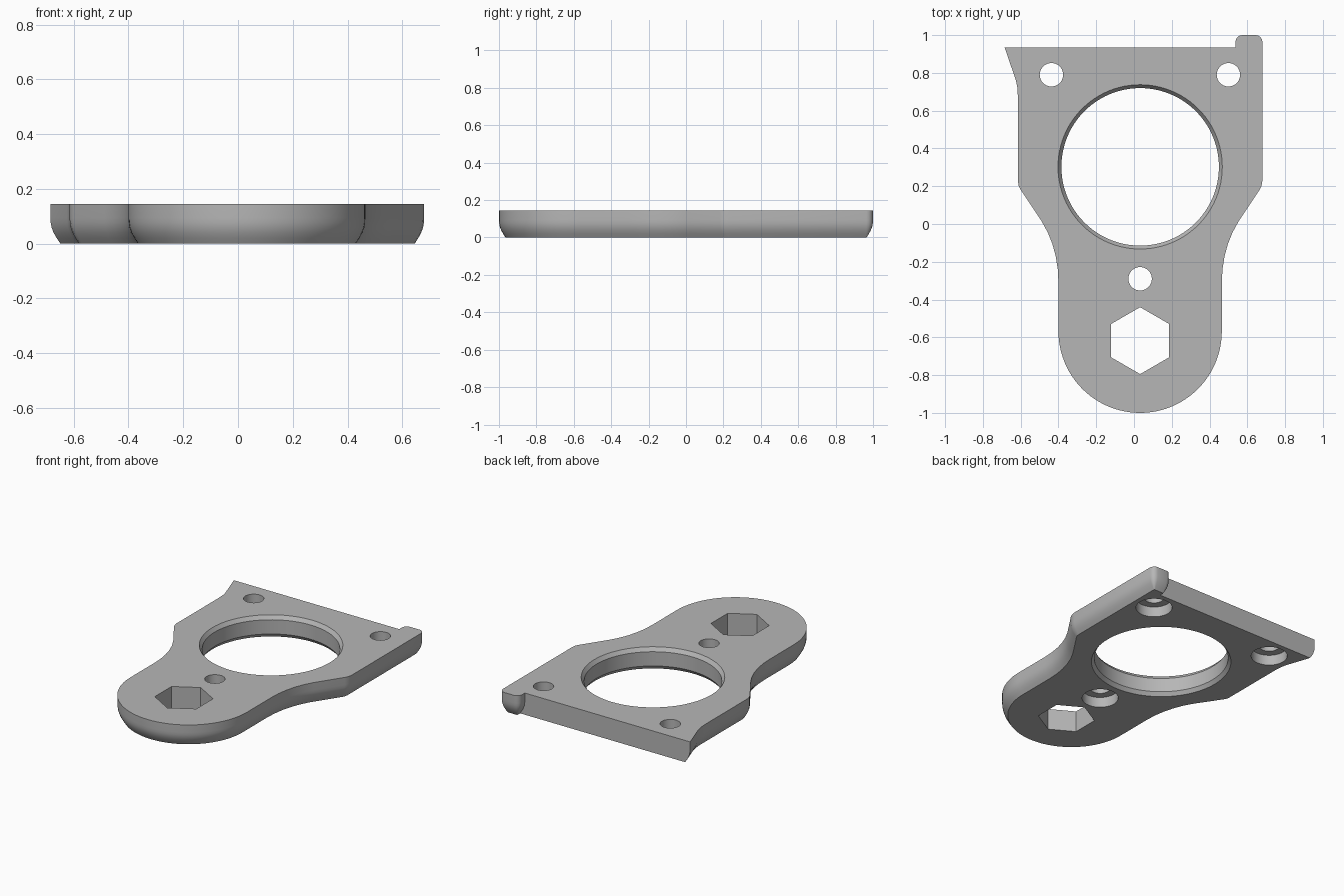
import bpy, bmesh, math
from mathutils import Vector

cube = bpy.data.objects.get("Cube")
if cube:
    bpy.data.objects.remove(cube, do_unlink=True)

H = 0.145      # plate thickness
CX = 0.0325    # axis of the body
BACK = 0.935   # straight back edge

grey = bpy.data.materials.new("light grey")
grey.use_nodes = True
grey.diffuse_color = (0.47, 0.47, 0.47, 1)
grey.node_tree.nodes["Principled BSDF"].inputs["Base Color"].default_value = (0.47, 0.47, 0.47, 1)


def loft(name, rings):
    """Solid through equal-length rings of points, bottom to top."""
    bm = bmesh.new()
    loops = [[bm.verts.new(p) for p in ring] for ring in rings]
    n = len(loops[0])
    for a, b in zip(loops, loops[1:]):
        for i in range(n):
            j = (i + 1) % n
            bm.faces.new((a[i], a[j], b[j], b[i]))
    bm.faces.new(loops[0][::-1])
    bm.faces.new(loops[-1])
    bmesh.ops.recalc_face_normals(bm, faces=bm.faces)
    mesh = bpy.data.meshes.new(name)
    bm.to_mesh(mesh)
    bm.free()
    mesh.materials.append(grey)
    obj = bpy.data.objects.new(name, mesh)
    bpy.context.collection.objects.link(obj)
    return obj


def arc(cx, cy, r, start, end, steps):
    angles = [math.radians(start + (end - start) * i / steps) for i in range(steps + 1)]
    return [(cx + r * math.cos(a), cy + r * math.sin(a)) for a in angles]


def inset(points, d):
    """Move every edge inwards by d, leaving the back edge in place."""
    n = len(points)
    lines = []
    for i in range(n):
        p, q = Vector(points[i]), Vector(points[(i + 1) % n])
        t = (q - p).normalized()
        flat = abs(p.y - BACK) < 1e-5 and abs(q.y - BACK) < 1e-5
        normal = Vector((-t.y, t.x))
        lines.append((p + normal * (0 if flat else d), t, normal))
    out = []
    for i in range(n):
        (p, t, _), (q, u, m) = lines[i - 1], lines[i]
        cross = t.x * u.y - t.y * u.x
        if abs(cross) < 1e-4:
            out.append(q)
        else:
            w = q - p
            out.append(p + t * ((w.x * u.y - w.y * u.x) / cross))
    return out


# Outline, anticlockwise: waist curve is mirrored about the body axis
waist = [(0.4325, -0.31), (0.436, -0.24), (0.447, -0.17), (0.465, -0.105), (0.489, -0.045),
         (0.52, 0.012), (0.632, 0.18), (0.643, 0.203), (0.6475, 0.23)]
outline = arc(CX, -0.5675, 0.4325, 180, 360, 48)
outline += [(CX + u, y) for u, y in waist]
outline += arc(0.644, 0.964, 0.036, 0, 90, 4)       # tab corners
outline += arc(0.573, 0.964, 0.036, 90, 180, 4)
outline += [(0.537, BACK), (-0.685, BACK), (-0.625, 0.76), (-0.618, 0.725), (-0.615, 0.68)]
outline += [(CX - u, y) for u, y in reversed(waist)]

# Plate with a rounded-under edge
edge = [(0.035, 0), (0.022, 0.02), (0.011, 0.04), (0.004, 0.06), (0.001, 0.077), (0, 0.095), (0, H)]
plate = loft("mounting_plate", [[(p[0], p[1], z) for p in inset(outline, d)] for d, z in edge])


def cut(x, y, profile, sides, turn=0):
    """Cut a turned shape, given as (radius, height) steps, out of the plate."""
    rings = [[(px, py, z) for px, py in arc(x, y, r, turn, turn + 360, sides)[:-1]]
             for r, z in profile]
    cutter = loft("cutter", rings)
    cutter.hide_render = True
    mod = plate.modifiers.new("cut", 'BOOLEAN')
    mod.object = cutter
    mod.operation = 'DIFFERENCE'
    mod.solver = 'EXACT'
    bpy.context.view_layer.objects.active = plate
    bpy.ops.object.modifier_apply(modifier=mod.name)
    bpy.data.objects.remove(cutter, do_unlink=True)


# Large bore, chamfered at both ends
cut(CX, 0.3025, [(0.453, -0.025), (0.417, 0.025), (0.417, H - 0.025), (0.453, H + 0.025)], 96)
# Screw holes, counterbored from below
for x, y in [(-0.437, 0.79), (0.5, 0.79), (CX, -0.29)]:
    cut(x, y, [(0.113, -0.05), (0.113, 0.07), (0.062, 0.07), (0.062, H + 0.05)], 40)
# Hexagonal socket
cut(CX, -0.6175, [(0.177, -0.05), (0.177, H + 0.05)], 6, 30)

bpy.ops.object.select_all(action='DESELECT')
plate.select_set(True)
bpy.context.view_layer.objects.active = plate
bpy.ops.object.shade_smooth_by_angle(angle=math.radians(25))
